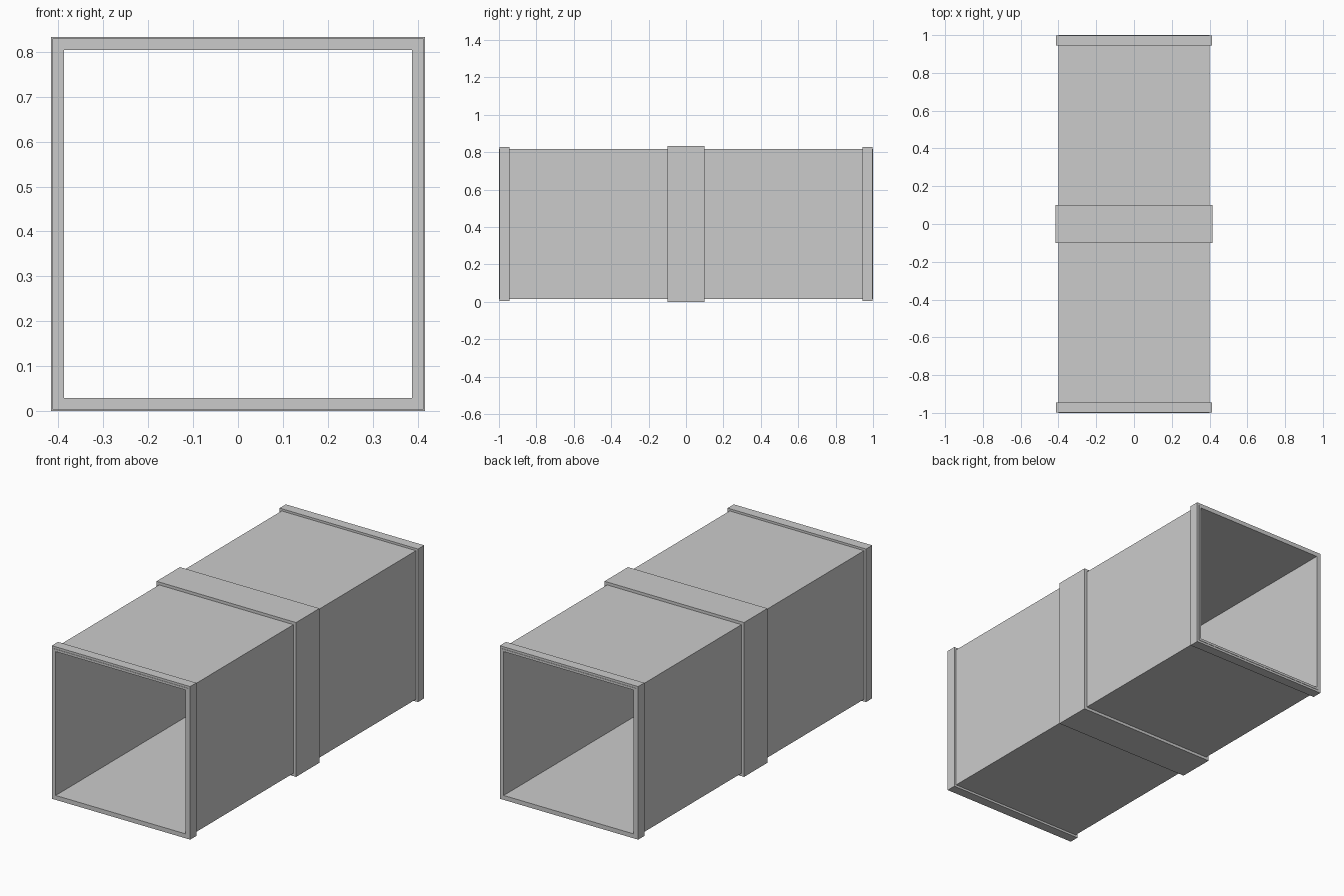
import bpy
import bmesh

if "Cube" in bpy.data.objects:
    bpy.data.objects.remove(bpy.data.objects["Cube"])

CENTRE_Z = 0.4165


def square_ring(name, outer, inner, y0, y1):
    """Square tube along y, given half-widths of its outside and opening."""
    bm = bmesh.new()
    corners = [(-1, -1), (1, -1), (1, 1), (-1, 1)]
    loops = [[bm.verts.new((x * r, y, CENTRE_Z + z * r)) for x, z in corners]
             for r, y in ((outer, y0), (outer, y1), (inner, y1), (inner, y0))]
    for a, b in zip(loops, loops[1:] + loops[:1]):
        for i in range(4):
            j = (i + 1) % 4
            bm.faces.new((a[i], a[j], b[j], b[i]))
    bmesh.ops.recalc_face_normals(bm, faces=bm.faces)
    mesh = bpy.data.meshes.new(name)
    bm.to_mesh(mesh)
    bm.free()
    obj = bpy.data.objects.new(name, mesh)
    bpy.context.collection.objects.link(obj)
    return obj


# Main thin-walled duct
square_ring("duct", 0.401, 0.388, -1.0, 1.0)

# Wide joint band around the middle
square_ring("middle_collar", 0.4165, 0.401, -0.1, 0.1)

# Narrow flanges at both ends
square_ring("front_flange", 0.413, 0.401, -0.998, -0.945)
square_ring("back_flange", 0.413, 0.401, 0.945, 0.998)
